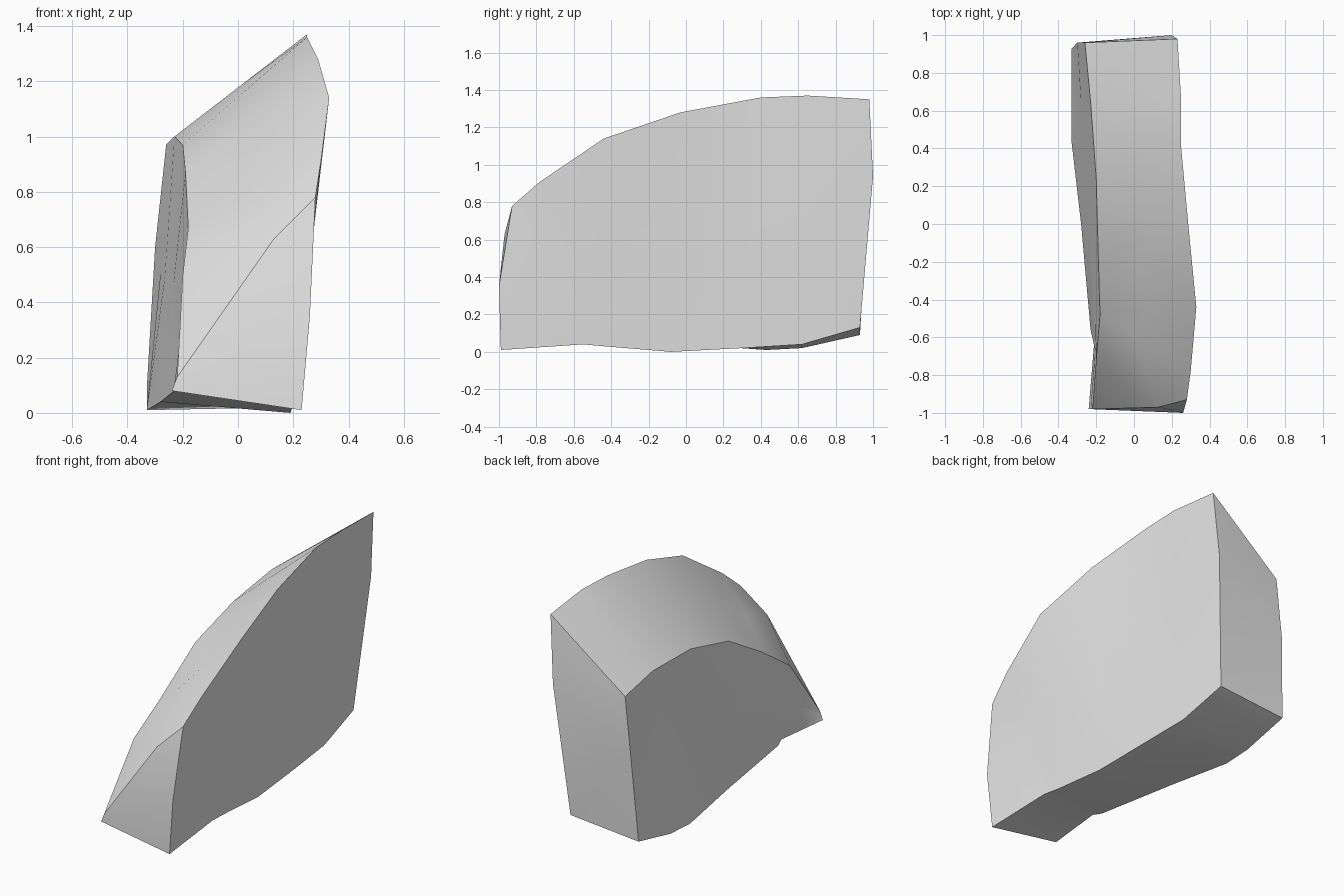
import bpy
import bmesh
import math
from mathutils import Vector

default_cube = bpy.data.objects.get("Cube")
if default_cube:
    bpy.data.objects.remove(default_cube, do_unlink=True)


def make_material(name, colour):
    material = bpy.data.materials.new(name)
    material.use_nodes = True
    material.diffuse_color = colour
    material.node_tree.nodes["Principled BSDF"].inputs["Base Color"].default_value = colour
    return material


def edge_path(*points):
    return [Vector(point) for point in points]


# The four long edges of the slab, each running from front to back
lower_right_side = edge_path((-.24, -.98, .08), (-.21, -.62, .09), (-.23, -.56, .08),
                             (-.28, 0, .04), (-.33, .43, .01), (-.33, .62, .02), (-.33, .93, .09))
lower_left_side = edge_path((.23, -.99, .01), (.21, -.55, .04), (.2, -.44, .03),
                            (.19, -.08, 0), (.17, .3, .02), (.15, .62, .04), (.13, .93, .13))
upper_left_side = edge_path((.28, -.93, .78), (.3, -.78, .91), (.33, -.44, 1.14),
                            (.29, -.03, 1.28), (.25, .4, 1.36), (.25, .65, 1.37), (.23, .98, 1.35))
upper_right_side = edge_path((-.22, -.98, .13), (-.2, -.72, .5), (-.18, -.48, .67),
                             (-.19, -.14, .87), (-.2, .24, .97), (-.23, .65, 1), (-.26, .96, .97))

# Lines halfway up the sides and along the middle of the top
middle_left = [a.lerp(b, .5) for a, b in zip(lower_left_side, upper_left_side)]
middle_right = [a.lerp(b, .5) for a, b in zip(lower_right_side, upper_right_side)]
top_middle = [a.lerp(b, .5) for a, b in zip(upper_left_side, upper_right_side)]

# Bulges on the front and back, and the peak where the front facets meet
middle_left[0] = Vector((.26, -1, .35))
middle_left[-1] = Vector((.2, 1, .94))
middle_right[-1] = Vector((-.3, .96, .6))
top_middle[0] = Vector((.13, -.97, .63))
top_middle[1] = Vector((0, -.59, .8))


def build_slab(name, material):
    mesh = bpy.data.meshes.new(name)
    bm = bmesh.new()
    long_lines = (lower_right_side, lower_left_side, middle_left, upper_left_side,
                  top_middle, upper_right_side, middle_right)
    rings = [[bm.verts.new(point) for point in section] for section in zip(*long_lines)]

    # Skin between neighbouring cross-sections
    for ring, following in zip(rings, rings[1:]):
        for i in range(len(ring)):
            j = (i + 1) % len(ring)
            bm.faces.new((ring[i], ring[j], following[j], following[i]))

    # Front and back ends, each split at the bulge
    for ring in (rings[0], rings[-1]):
        low_r, low_l, mid_l, top_l, top_m, top_r, mid_r = ring
        bm.faces.new((low_r, low_l, mid_l, mid_r))
        bm.faces.new((mid_r, mid_l, top_m, top_r))
        bm.faces.new((mid_l, top_l, top_m))

    bmesh.ops.triangulate(bm, faces=bm.faces[:], quad_method='SHORT_EDGE')
    bmesh.ops.recalc_face_normals(bm, faces=bm.faces[:])
    bm.to_mesh(mesh)
    bm.free()
    mesh.materials.append(material)
    slab = bpy.data.objects.new(name, mesh)
    bpy.context.collection.objects.link(slab)
    return slab


# One solid leaning slab of stone
stone_grey = make_material("stone_grey", (.8, .8, .8, 1))
rock_slab = build_slab("rock_slab", stone_grey)
bpy.ops.object.select_all(action='DESELECT')
rock_slab.select_set(True)
bpy.context.view_layer.objects.active = rock_slab
bpy.ops.object.shade_smooth_by_angle(angle=math.radians(30))
